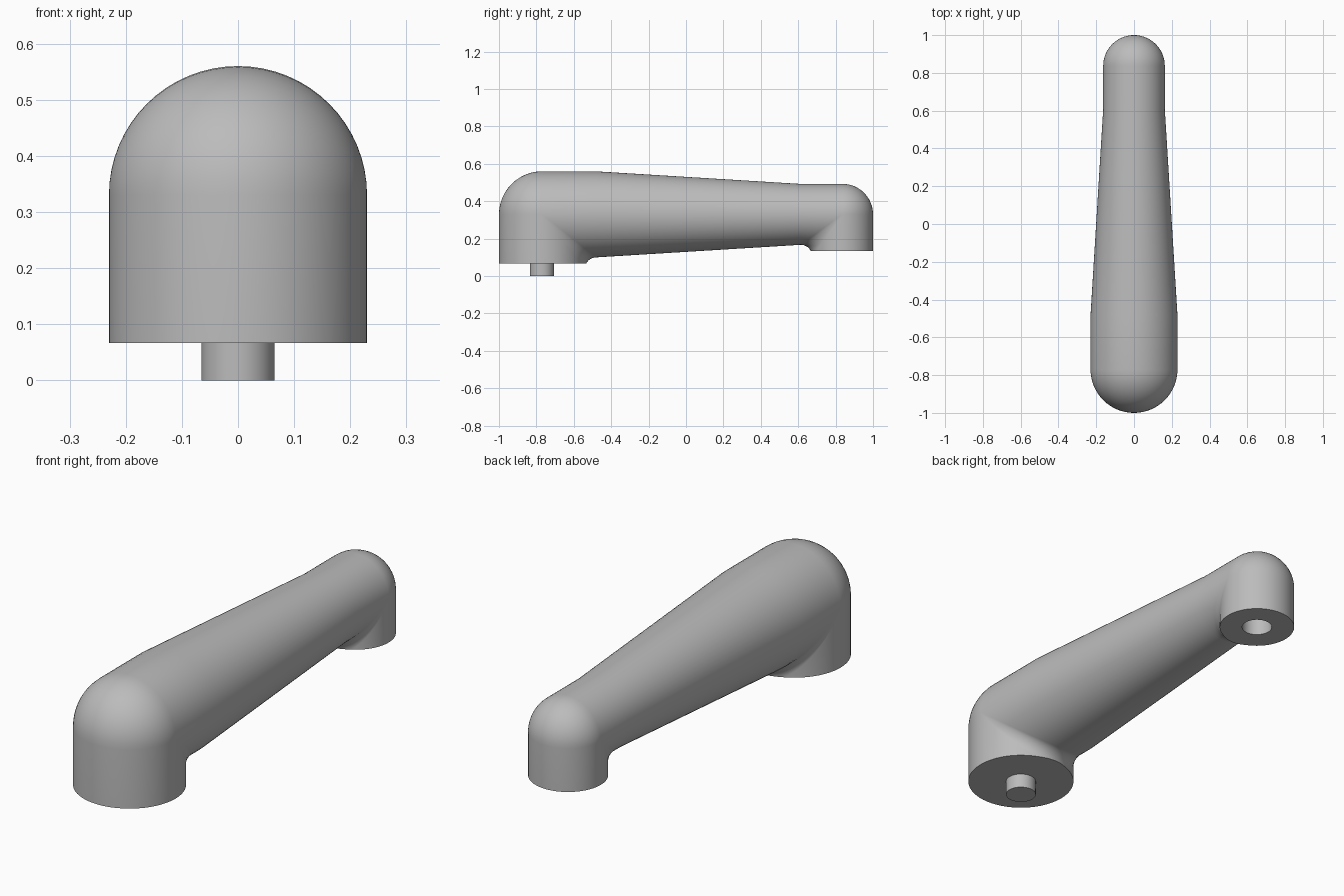
import bpy, bmesh
from math import sin, cos, asin, pi, radians

if "Cube" in bpy.data.objects:
    bpy.data.objects.remove(bpy.data.objects["Cube"], do_unlink=True)

SIDES, STEPS = 64, 12
AXIS_Z, FILLET = 0.33, 0.06
PIN_R = 0.065

grey = bpy.data.materials.new("plain grey")
grey.use_nodes = True
grey.diffuse_color = (0.5, 0.5, 0.5, 1)
grey.node_tree.nodes["Principled BSDF"].inputs["Base Color"].default_value = (0.5, 0.5, 0.5, 1)


def finish(bm, name):
    bmesh.ops.remove_doubles(bm, verts=bm.verts, dist=1e-5)
    bmesh.ops.recalc_face_normals(bm, faces=bm.faces)
    mesh = bpy.data.meshes.new(name)
    bm.to_mesh(mesh)
    bm.free()
    mesh.materials.append(grey)
    ob = bpy.data.objects.new(name, mesh)
    bpy.context.collection.objects.link(ob)
    bpy.ops.object.select_all(action="DESELECT")
    ob.select_set(True)
    bpy.context.view_layer.objects.active = ob
    bpy.ops.object.shade_smooth_by_angle(angle=radians(30))
    return ob


def elbow(a, yc, r, bottom, d):
    """One strand from the foot of a post up and round onto the arm; d points to the arm."""
    x, s = r * cos(a), r * sin(a)
    if s >= 0:  # outer side: quarter-sphere dome
        arc = [(x, yc - d * s * cos(t), AXIS_Z + s * sin(t))
               for t in (pi / 2 * i / STEPS for i in range(STEPS + 1))]
    else:  # inner side: fillet, trimmed at the foot
        f = -FILLET * sin(a)
        cy, cz = yc + d * (f - s), AXIS_Z + s - f
        t0 = asin(max(0, (bottom - cz) / f)) if f > 1e-6 else 0
        arc = [(x, cy - d * f * cos(t), cz + f * sin(t))
               for t in (t0 + (pi / 2 - t0) * i / STEPS for i in range(STEPS + 1))]
    return [(x, arc[0][1], bottom)] + arc


# Arm with domed posts at both ends, swept as one skin
FRONT = dict(yc=-0.77, r=0.23, bottom=0.066, d=1)
BACK = dict(yc=0.837, r=0.163, bottom=0.135, d=-1)
bm = bmesh.new()
strands = []
for i in range(SIDES):
    a = 2 * pi * i / SIDES
    points = elbow(a, **FRONT)
    for y, end in ((-0.48, FRONT), (0.61, BACK)):
        points.append((end["r"] * cos(a), y, AXIS_Z + end["r"] * sin(a)))
    points += reversed(elbow(a, **BACK))
    # Blind pin socket in the back foot
    for z in (BACK["bottom"], BACK["bottom"] + 0.1):
        points.append((PIN_R * cos(a), BACK["yc"] + PIN_R * sin(a), z))
    strands.append([bm.verts.new(p) for p in points])

for i, strand in enumerate(strands):
    following = strands[(i + 1) % SIDES]
    for j in range(len(strand) - 1):
        bm.faces.new((strand[j], following[j], following[j + 1], strand[j + 1]))
bm.faces.new([s[0] for s in strands])
bm.faces.new([s[-1] for s in strands])
finish(bm, "arm")

# Pin under the front foot
bm = bmesh.new()
bmesh.ops.create_cone(bm, cap_ends=True, segments=SIDES, radius1=PIN_R,
                      radius2=PIN_R, depth=FRONT["bottom"])
bmesh.ops.translate(bm, verts=bm.verts, vec=(0, FRONT["yc"], FRONT["bottom"] / 2))
finish(bm, "pin")
